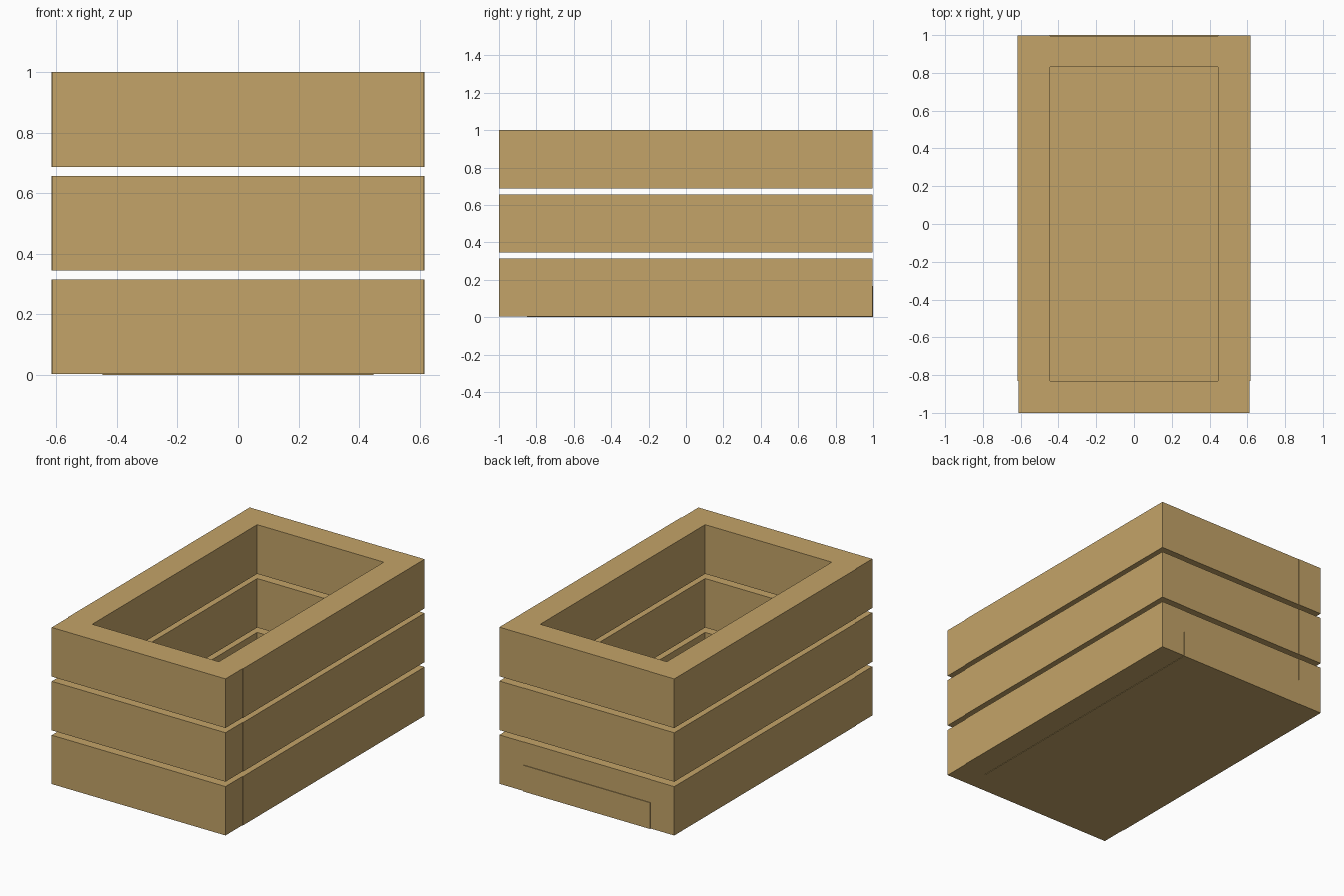
import bpy

if "Cube" in bpy.data.objects:
    bpy.data.objects.remove(bpy.data.objects["Cube"])

wood = bpy.data.materials.new("tan_wood")
wood.diffuse_color = (0.55, 0.37, 0.138, 1)
wood.use_nodes = True
wood.node_tree.nodes["Principled BSDF"].inputs["Base Color"].default_value = wood.diffuse_color


def box(name, x0, x1, y0, y1, z0, z1):
    """Axis-aligned board given by its limits."""
    bpy.ops.mesh.primitive_cube_add(
        size=1, location=((x0 + x1) / 2, (y0 + y1) / 2, (z0 + z1) / 2))
    ob = bpy.context.object
    ob.name = name
    ob.scale = (x1 - x0, y1 - y0, z1 - z0)
    bpy.ops.object.transform_apply(location=True, rotation=False, scale=True)
    ob.data.materials.append(wood)
    return ob


HX, T = 0.616, 0.17     # half width, board thickness
levels = [(0.003, 0.314), (0.345, 0.657), (0.687, 1.0)]

# Three open tiers of boards with see-through gaps between them
for i, (z0, z1) in enumerate(levels, 1):
    box(f"front_board_{i}", -HX + 0.004, HX - 0.004, -1, -1 + T, z0, z1)
    box(f"right_board_{i}", HX - T, HX, -1 + T, 0.998, z0, z1)
    box(f"left_board_{i}", -HX, -HX + T, -1 + T, 0.998, z0, z1)
    box(f"back_board_{i}", -HX + T, HX - T, 1 - T, 0.996, z0, z1)

# Thick floor slab, slightly proud at the bottom and back
box("floor", -0.447, 0.447, -0.85, 1.0, 0, 0.167)
